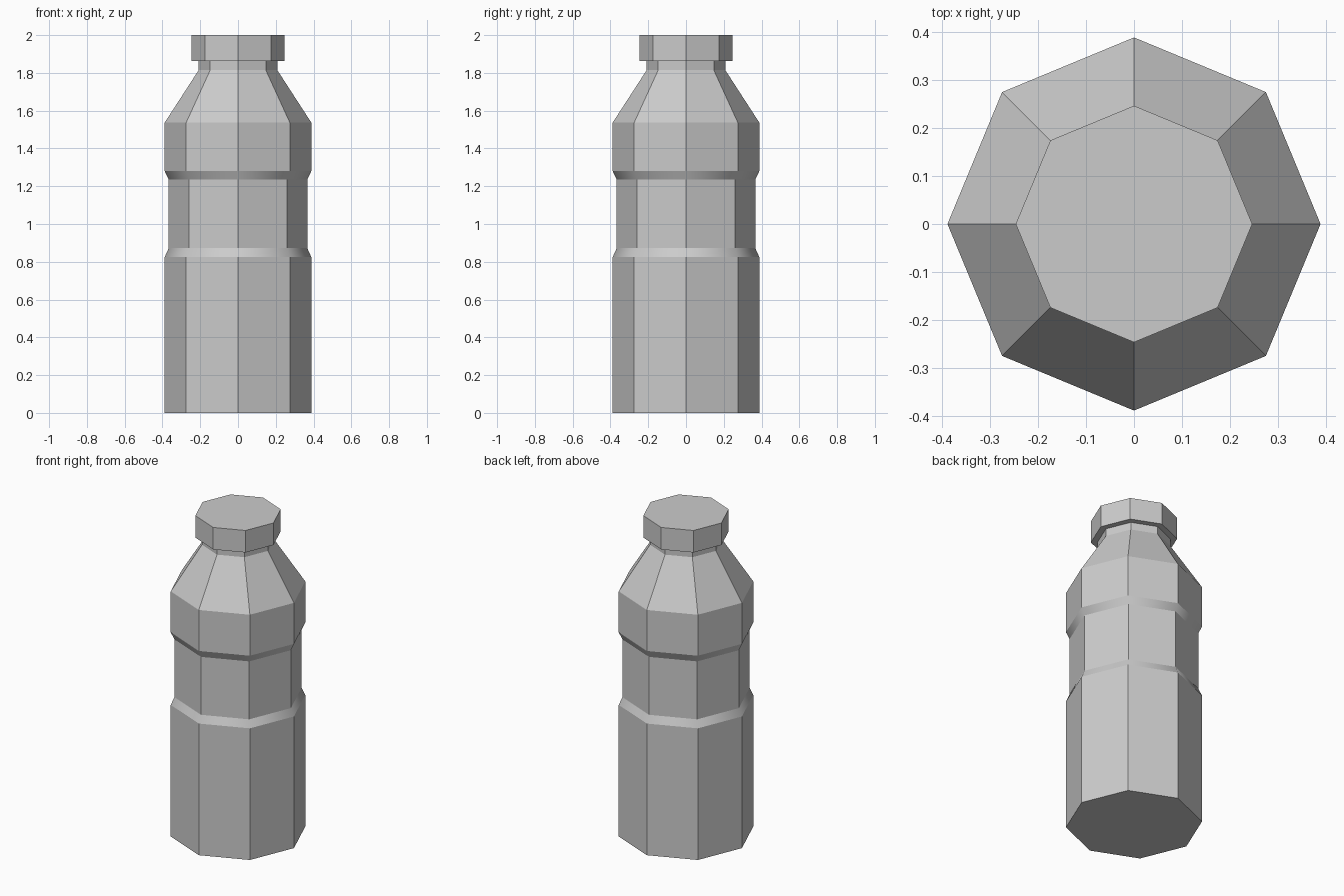
import bpy, bmesh
from math import cos, sin, tau

if "Cube" in bpy.data.objects:
    bpy.data.objects.remove(bpy.data.objects["Cube"])

SIDES = 8


def lathe(name, profile, smooth_bands=()):
    """Revolve (radius, z) points into a closed eight-sided solid."""
    bm = bmesh.new()
    rings = [[bm.verts.new((r * cos(tau * i / SIDES), r * sin(tau * i / SIDES), z))
              for i in range(SIDES)] for r, z in profile]
    for band, (low, high) in enumerate(zip(rings, rings[1:])):
        for i in range(SIDES):
            j = (i + 1) % SIDES
            face = bm.faces.new((low[i], low[j], high[j], high[i]))
            face.smooth = band in smooth_bands
    bm.faces.new(rings[0][::-1])
    bm.faces.new(rings[-1])
    mesh = bpy.data.meshes.new(name)
    bm.to_mesh(mesh)
    bm.free()
    obj = bpy.data.objects.new(name, mesh)
    bpy.context.collection.objects.link(obj)
    return obj


# Bottle body: base, recessed grip with softly shaded bevels, shoulder, neck
lathe("bottle_body", [
    (0.388, 0.0), (0.388, 0.825),
    (0.367, 0.872), (0.367, 1.235),
    (0.388, 1.28), (0.388, 1.537),
    (0.208, 1.815), (0.208, 1.862),
], smooth_bands=(1, 3))

# Screw cap
lathe("cap", [(0.246, 1.862), (0.246, 2.0)])
